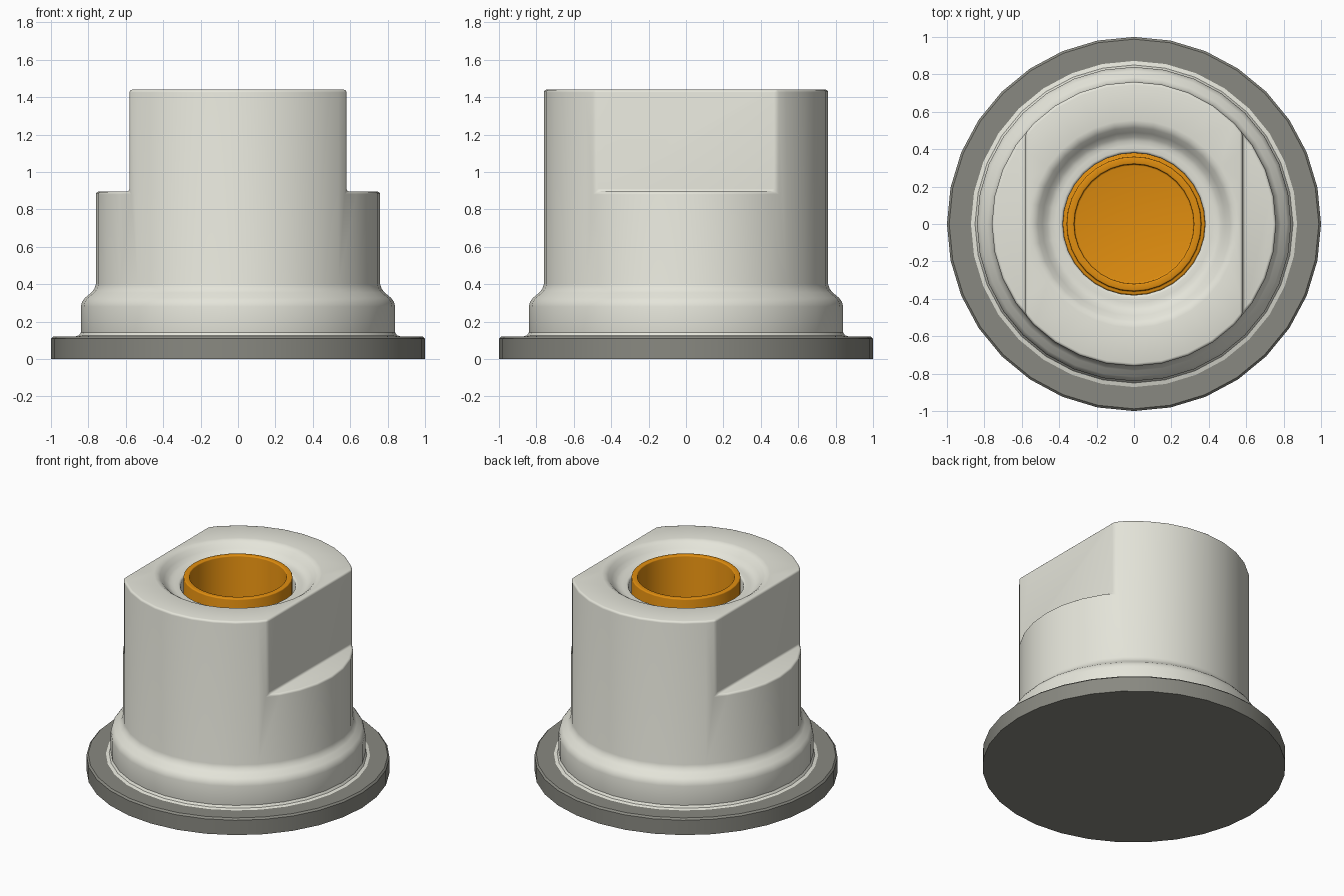
import bpy, bmesh, math

if "Cube" in bpy.data.objects:
    bpy.data.objects.remove(bpy.data.objects["Cube"])

SIDES = 32


def lathe(name, profile, closed=False, caps=True):
    """Revolve (radius, z) points about z; cap the ends or close the loop."""
    bm = bmesh.new()
    rings = []
    for r, z in profile:
        rings.append([bm.verts.new((r * math.cos(2 * math.pi * i / SIDES),
                                    r * math.sin(2 * math.pi * i / SIDES), z))
                      for i in range(SIDES)])
    pairs = list(zip(rings, rings[1:]))
    if closed:
        pairs.append((rings[-1], rings[0]))
    for a, b in pairs:
        for i in range(SIDES):
            j = (i + 1) % SIDES
            bm.faces.new((a[i], a[j], b[j], b[i]))
    if caps and not closed:
        bm.faces.new(rings[0])
        bm.faces.new(rings[-1])
    bmesh.ops.recalc_face_normals(bm, faces=bm.faces)
    mesh = bpy.data.meshes.new(name)
    bm.to_mesh(mesh)
    bm.free()
    ob = bpy.data.objects.new(name, mesh)
    bpy.context.collection.objects.link(ob)
    return ob


def activate(ob):
    bpy.ops.object.select_all(action='DESELECT')
    ob.select_set(True)
    bpy.context.view_layer.objects.active = ob


def finish(ob, width=0.0, mat=None):
    """Round the hard edges, smooth-shade and colour a part."""
    activate(ob)
    if width:
        m = ob.modifiers.new("round", 'BEVEL')
        m.width, m.segments = width, 3
        m.limit_method, m.angle_limit = 'ANGLE', math.radians(30)
        bpy.ops.object.modifier_apply(modifier=m.name)
    bpy.ops.object.shade_smooth_by_angle(angle=math.radians(35))
    if mat:
        ob.data.materials.append(mat)


def material(name, color):
    m = bpy.data.materials.new(name)
    m.diffuse_color = color
    m.use_nodes = True
    m.node_tree.nodes["Principled BSDF"].inputs["Base Color"].default_value = m.diffuse_color
    return m


dark = material("dark_grey", (0.25, 0.25, 0.22, 1))
light = material("light_grey", (0.78, 0.78, 0.70, 1))
orange = material("orange", (0.75, 0.27, 0.005, 1))

# Base disc
base = lathe("base_flange", [(1, 0), (1, 0.108), (0.988, 0.12), (0.5, 0.12)])
finish(base, 0, dark)

# Body: collar, shoulder, barrel, dished top and bore
body = lathe("body", [
    (0.84, 0.10), (0.84, 0.28), (0.834, 0.305), (0.818, 0.327), (0.785, 0.354),
    (0.768, 0.375), (0.76, 0.40), (0.76, 1.44),
    (0.555, 1.44), (0.535, 1.436), (0.515, 1.423), (0.49, 1.395),
    (0.465, 1.372), (0.445, 1.363), (0.42, 1.36), (0.38, 1.36), (0.38, 0.70)])

# Wrench flats cut from both sides
for s in (-1, 1):
    bpy.ops.mesh.primitive_cube_add(size=1, location=(s * 0.88, 0, 1.295))
    cutter = bpy.context.object
    cutter.name = "flat_cutter"
    cutter.scale = (0.6, 2, 0.8)
    cutter.hide_render = True
    activate(body)
    m = body.modifiers.new("flat", 'BOOLEAN')
    m.object, m.operation, m.solver = cutter, 'DIFFERENCE', 'EXACT'
    bpy.ops.object.modifier_apply(modifier=m.name)
    bpy.data.objects.remove(cutter)
finish(body, 0.015, light)

# Small fillet where the body meets the base
fillet = lathe("foot_fillet", [(0.872, 0.12), (0.85, 0.126), (0.838, 0.145)], caps=False)
finish(fillet, 0, light)

# Orange insert: thin tube with a closed floor filling the bore
insert = lathe("insert_tube", [
    (0.38, 0.68), (0.38, 0.74), (0.36, 0.74), (0.36, 1.42),
    (0.32, 1.42), (0.32, 0.74)])
finish(insert, 0.008, orange)
